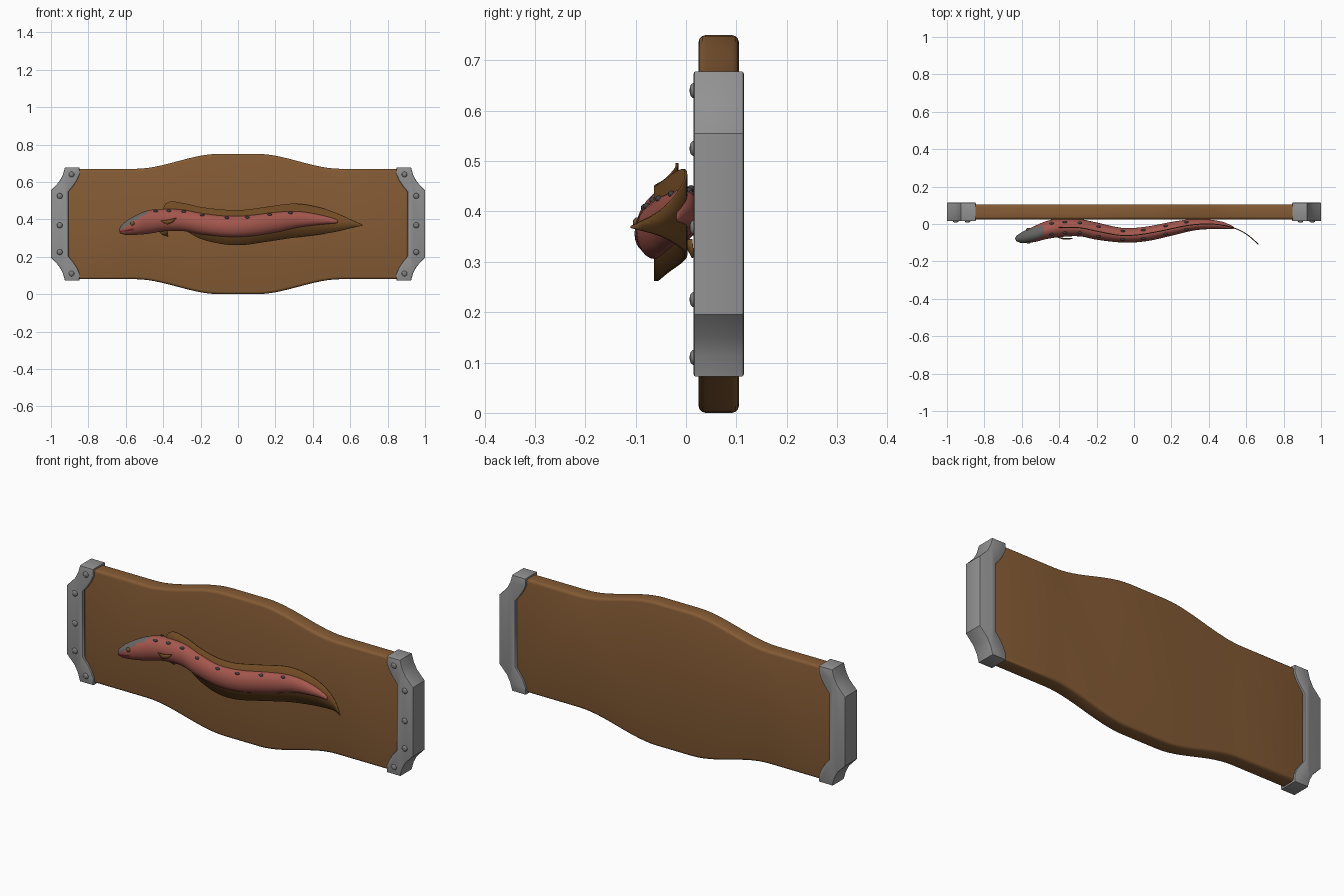
import bpy, bmesh, math
from mathutils import Vector

if "Cube" in bpy.data.objects:
    bpy.data.objects.remove(bpy.data.objects["Cube"])


def mat(name, r, g, b):
    m = bpy.data.materials.new(name)
    m.diffuse_color = (r, g, b, 1)
    m.use_nodes = True
    m.node_tree.nodes["Principled BSDF"].inputs["Base Color"].default_value = m.diffuse_color
    return m


WOOD = mat("wood brown", 0.235, 0.105, 0.035)
METAL = mat("metal grey", 0.29, 0.29, 0.295)
RIVET = mat("rivet grey", 0.21, 0.21, 0.215)
SKIN = mat("eel red", 0.37, 0.095, 0.075)
HEAD = mat("head slate", 0.14, 0.135, 0.13)
MOUTH = mat("mouth dark red", 0.20, 0.02, 0.025)
FIN = mat("fin brown", 0.165, 0.07, 0.018)
SPOT = mat("spot charcoal", 0.055, 0.055, 0.06)
EYE = mat("eye amber", 0.16, 0.09, 0.03)


def finish(name, bm, mats, smooth=40):
    bmesh.ops.recalc_face_normals(bm, faces=bm.faces)
    me = bpy.data.meshes.new(name)
    bm.to_mesh(me)
    bm.free()
    for m in mats:
        me.materials.append(m)
    ob = bpy.data.objects.new(name, me)
    bpy.context.collection.objects.link(ob)
    bpy.ops.object.select_all(action='DESELECT')
    ob.select_set(True)
    bpy.context.view_layer.objects.active = ob
    if smooth:
        bpy.ops.object.shade_smooth_by_angle(angle=math.radians(smooth))
    return ob


def slab(name, outline, y0, y1, m, bevel, segs):
    """Front outline (x, z) extruded from y0 to y1 with bevelled rims."""
    bm = bmesh.new()
    f = bm.faces.new([bm.verts.new((x, y0, z)) for x, z in outline])
    ext = bmesh.ops.extrude_face_region(bm, geom=[f])
    bmesh.ops.translate(bm, vec=(0, y1 - y0, 0),
                        verts=[v for v in ext["geom"] if isinstance(v, bmesh.types.BMVert)])
    rims = [e for e in bm.edges if abs(e.verts[0].co.y - e.verts[1].co.y) < 1e-5]
    bmesh.ops.bevel(bm, geom=rims, offset=bevel, segments=segs, profile=0.5, affect='EDGES')
    return finish(name, bm, [m])


def blobs(name, items, m):
    """Ellipsoids from (centre, (rx, ry, rz)) pairs."""
    bm = bmesh.new()
    for c, r in items:
        res = bmesh.ops.create_uvsphere(bm, u_segments=12, v_segments=8, radius=1)
        for v in res["verts"]:
            v.co = Vector((c[0] + v.co.x * r[0], c[1] + v.co.y * r[1], c[2] + v.co.z * r[2]))
    return finish(name, bm, [m], 60)


# wooden board with a bulging middle
MID = 0.375


def half_height(x):
    u = max(0, min(1, (0.55 - abs(x)) / 0.45))
    return 0.295 + 0.08 * u * u * (3 - 2 * u)


xs = [-0.91] + [-0.55 + 1.1 * i / 32 for i in range(33)] + [0.91]
slab("board", [(x, MID + half_height(x)) for x in xs] +
     [(x, MID - half_height(x)) for x in reversed(xs)], 0.025, 0.105, WOOD, 0.014, 3)

# metal end caps with rivets
upper = [(-1.0, 0.18), (-0.956, 0.226), (-0.937, 0.262), (-0.925, 0.303), (-0.848, 0.303),
         (-0.846, 0.268), (-0.862, 0.232), (-0.882, 0.202), (-0.907, 0.172)]
cap = [(x, MID + h) for x, h in upper] + [(x, MID - h) for x, h in reversed(upper)]
rivets = [(-0.89, 0.64), (-0.953, 0.525), (-0.953, 0.368), (-0.953, 0.225), (-0.89, 0.11)]
for side, s in (("left", 1), ("right", -1)):
    slab(side + "_end_cap", [(s * x, z) for x, z in cap], 0.015, 0.115, METAL, 0.005, 2)
    blobs(side + "_rivets", [((s * x, 0.015, z), (0.015, 0.008, 0.015)) for x, z in rivets], RIVET)


# smooth interpolation through table rows keyed by their first number
def sample(table, x):
    n = len(table)
    i = max(0, min(n - 2, sum(1 for r in table if r[0] <= x) - 1))

    def slope(j, k):
        a, b = table[max(0, j - 1)], table[min(n - 1, j + 1)]
        return (b[k] - a[k]) / (b[0] - a[0])
    p, q = table[i], table[i + 1]
    d = q[0] - p[0]
    t = max(0, min(1, (x - p[0]) / d))
    t2, t3 = t * t, t * t * t
    return [(2*t3 - 3*t2 + 1) * p[k] + (t3 - 2*t2 + t) * d * slope(i, k)
            + (3*t2 - 2*t3) * q[k] + (t3 - t2) * d * slope(i + 1, k) for k in range(1, len(p))]


# eel body: x, centre y, centre z, half depth, half height
BODY = [(-0.63, -0.078, 0.342, 0.014, 0.018), (-0.60, -0.073, 0.353, 0.029, 0.036),
        (-0.53, -0.053, 0.374, 0.043, 0.056), (-0.47, -0.033, 0.387, 0.048, 0.063),
        (-0.40, -0.020, 0.396, 0.050, 0.060), (-0.29, -0.020, 0.394, 0.046, 0.057),
        (-0.20, -0.038, 0.377, 0.046, 0.057), (-0.06, -0.060, 0.362, 0.039, 0.056),
        (0.06, -0.054, 0.365, 0.039, 0.056), (0.20, -0.026, 0.384, 0.037, 0.054),
        (0.33, -0.003, 0.400, 0.030, 0.042), (0.466, -0.006, 0.396, 0.020, 0.022),
        (0.53, -0.020, 0.389, 0.008, 0.010)]


def skin(x, a, k=1.0):
    cy, cz, ry, rz = sample(BODY, x)
    return Vector((x, cy - k * ry * math.cos(a), cz + k * rz * math.sin(a)))


SIDES = 24
stations = [-0.63 + 0.16 * i / 16 for i in range(17)] + [-0.47 + i / 40 for i in range(1, 41)]
bm = bmesh.new()
rings = [[bm.verts.new(skin(x, 2 * math.pi * j / SIDES)) for j in range(SIDES)] for x in stations]
for i in range(len(rings) - 1):
    x = (stations[i] + stations[i + 1]) / 2
    for j in range(SIDES):
        k = (j + 1) % SIDES
        f = bm.faces.new((rings[i][j], rings[i][k], rings[i + 1][k], rings[i + 1][j]))
        up = math.sin(2 * math.pi * (j + 0.5) / SIDES)
        if x < -0.475 and up > 0.1 + 0.8 * (x + 0.62) / 0.145:
            f.material_index = 1          # slate top of the head
        elif x < -0.56 and -0.45 < up < -0.2:
            f.material_index = 2          # mouth line
for end, dx in ((rings[0], -0.006), (rings[-1], 0.006)):
    c = sum((v.co for v in end), Vector()) / SIDES
    tip = bm.verts.new(c + Vector((dx, 0, 0)))
    for j in range(SIDES):
        bm.faces.new((end[j], end[(j + 1) % SIDES], tip))
finish("eel_body", bm, [SKIN, HEAD, MOUTH], 60)

# continuous fin ribbon: x, y, upper z, lower z
RIBBON = [(-0.41, -0.020, 0.440, 0.400), (-0.38, -0.018, 0.492, 0.390), (-0.29, -0.020, 0.486, 0.345),
          (-0.20, -0.038, 0.466, 0.296), (-0.08, -0.060, 0.452, 0.267), (0.02, -0.058, 0.450, 0.262),
          (0.14, -0.038, 0.465, 0.278), (0.30, -0.006, 0.484, 0.302), (0.43, -0.001, 0.465, 0.318),
          (0.53, -0.020, 0.432, 0.335), (0.60, -0.053, 0.400, 0.352), (0.665, -0.108, 0.371, 0.367)]


def plate(name, quads, m):
    bm = bmesh.new()
    for q in quads:
        bm.faces.new([bm.verts.new(p) for p in q])
    bmesh.ops.remove_doubles(bm, verts=bm.verts, dist=0.0005)
    ob = finish(name, bm, [m], 40)
    mod = ob.modifiers.new("thickness", 'SOLIDIFY')
    mod.thickness, mod.offset = 0.005, 0
    return ob


cols = []
for i in range(49):
    x = -0.41 + 1.075 * i / 48
    y, top, low = sample(RIBBON, x)
    cols.append(((x, y, low), (x, y, (top + low) / 2), (x, y, top)))
plate("body_fin", [(a[r], b[r], b[r + 1], a[r + 1])
                   for a, b in zip(cols, cols[1:]) for r in (0, 1)], FIN)

# pectoral fins
plate("front_pectoral_fin", [[(-0.415, -0.068, 0.392), (-0.372, -0.078, 0.397),
                              (-0.328, -0.078, 0.408), (-0.348, -0.080, 0.384),
                              (-0.380, -0.080, 0.372)]], FIN)
plate("back_pectoral_fin", [[(-0.43, -0.006, 0.345), (-0.38, 0.010, 0.345),
                             (-0.375, 0.014, 0.308), (-0.405, 0.012, 0.318)]], FIN)

# spots along both sides of the back, and the eyes
spot_x = [-0.44, -0.37, -0.29, -0.19, -0.06, 0.05, 0.17, 0.28]
for side, a in (("front", math.radians(55)), ("back", math.radians(125))):
    blobs(side + "_spots", [(skin(x, a), (0.012, 0.007, 0.007)) for x in spot_x], SPOT)
    eye_a = 0.3 if side == "front" else math.pi - 0.3
    blobs(side + "_eye", [(skin(-0.565, eye_a, 0.95), (0.012, 0.008, 0.011))], EYE)
